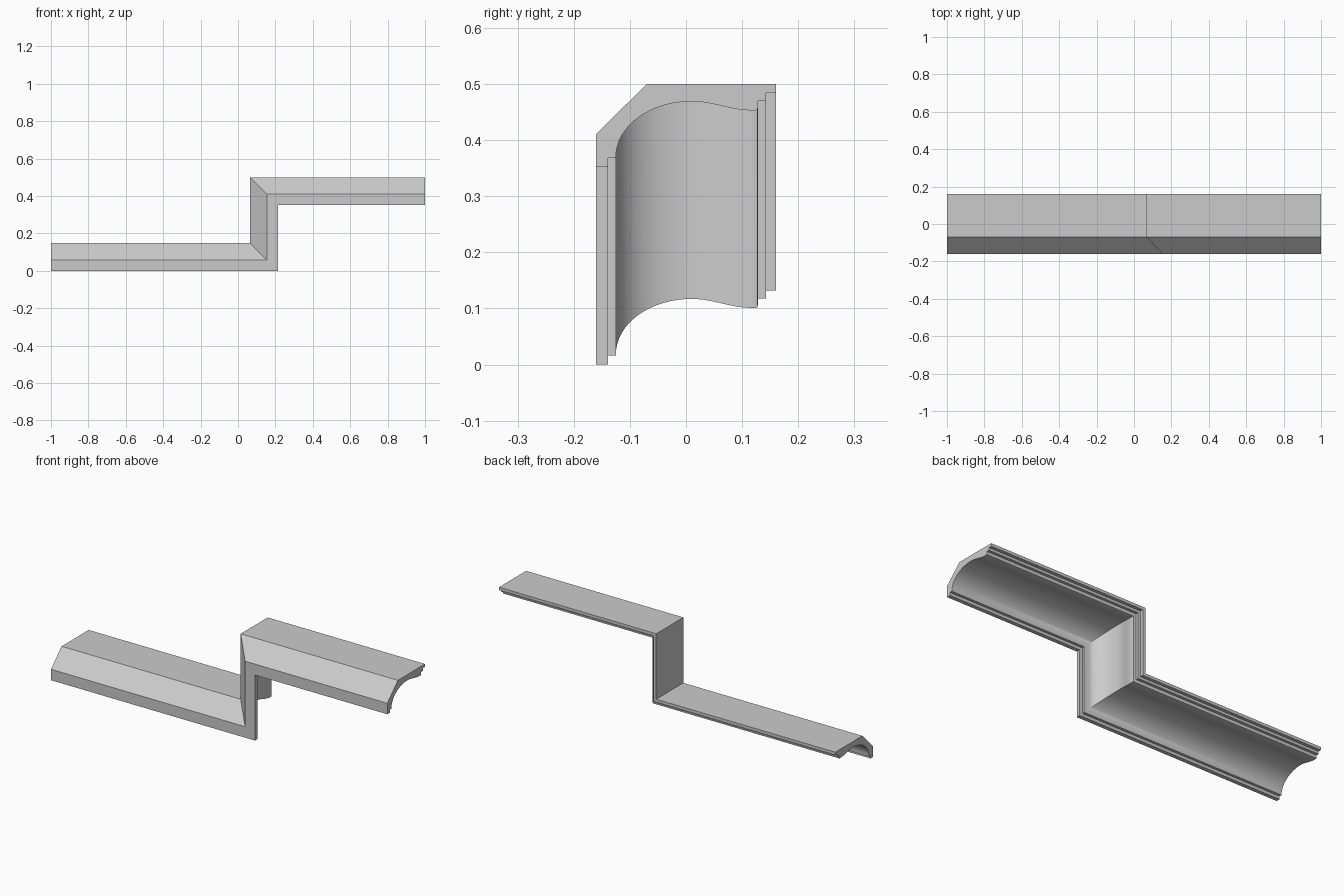
import bpy, bmesh, math

if "Cube" in bpy.data.objects:
    bpy.data.objects.remove(bpy.data.objects["Cube"])

# Cross-section: (y, depth) where depth is measured outward from the inner path
profile = [(0.16, 0.132), (0.16, 0.148), (-0.07, 0.148), (-0.16, 0.059),
           (-0.16, 0.0), (-0.139, 0.0), (-0.139, 0.016), (-0.125, 0.016)]
# Cove: elliptical rise, then a gentle fall to the back lip
N = 16
for i in range(N + 1):
    a = math.pi / 2 * i / N
    profile.append((0.01 - 0.135 * math.cos(a), 0.018 + 0.099 * math.sin(a)))
for i in range(1, 11):
    t = i / 10
    profile.append((0.01 + 0.107 * t, 0.109 + 0.008 * math.cos(math.pi * t)))
# Back lip and stepped fillets
profile += [(0.124, 0.101), (0.127, 0.102), (0.128, 0.106), (0.128, 0.118),
            (0.143, 0.118), (0.143, 0.132)]

# Stepped path with mitre directions: (x, z, dx, dz)
path = [(-1, 0, 0, 1), (0.213, 0, -1, 1), (0.213, 0.352, -1, 1), (1, 0.352, 0, 1)]

# Sweep the section along the path
bm = bmesh.new()
rings = [[bm.verts.new((x + dx * d, y, z + dz * d)) for y, d in profile]
         for x, z, dx, dz in path]
n = len(profile)
for a, b in zip(rings, rings[1:]):
    for i in range(n):
        j = (i + 1) % n
        bm.faces.new((a[i], a[j], b[j], b[i]))
# End caps
bm.faces.new(rings[0])
bm.faces.new(rings[-1][::-1])
bmesh.ops.recalc_face_normals(bm, faces=bm.faces)

mesh = bpy.data.meshes.new("stepped_moulding")
bm.to_mesh(mesh)
bm.free()
obj = bpy.data.objects.new("stepped_moulding", mesh)
bpy.context.collection.objects.link(obj)
bpy.context.view_layer.objects.active = obj
obj.select_set(True)
bpy.ops.object.shade_smooth_by_angle(angle=math.radians(30))
